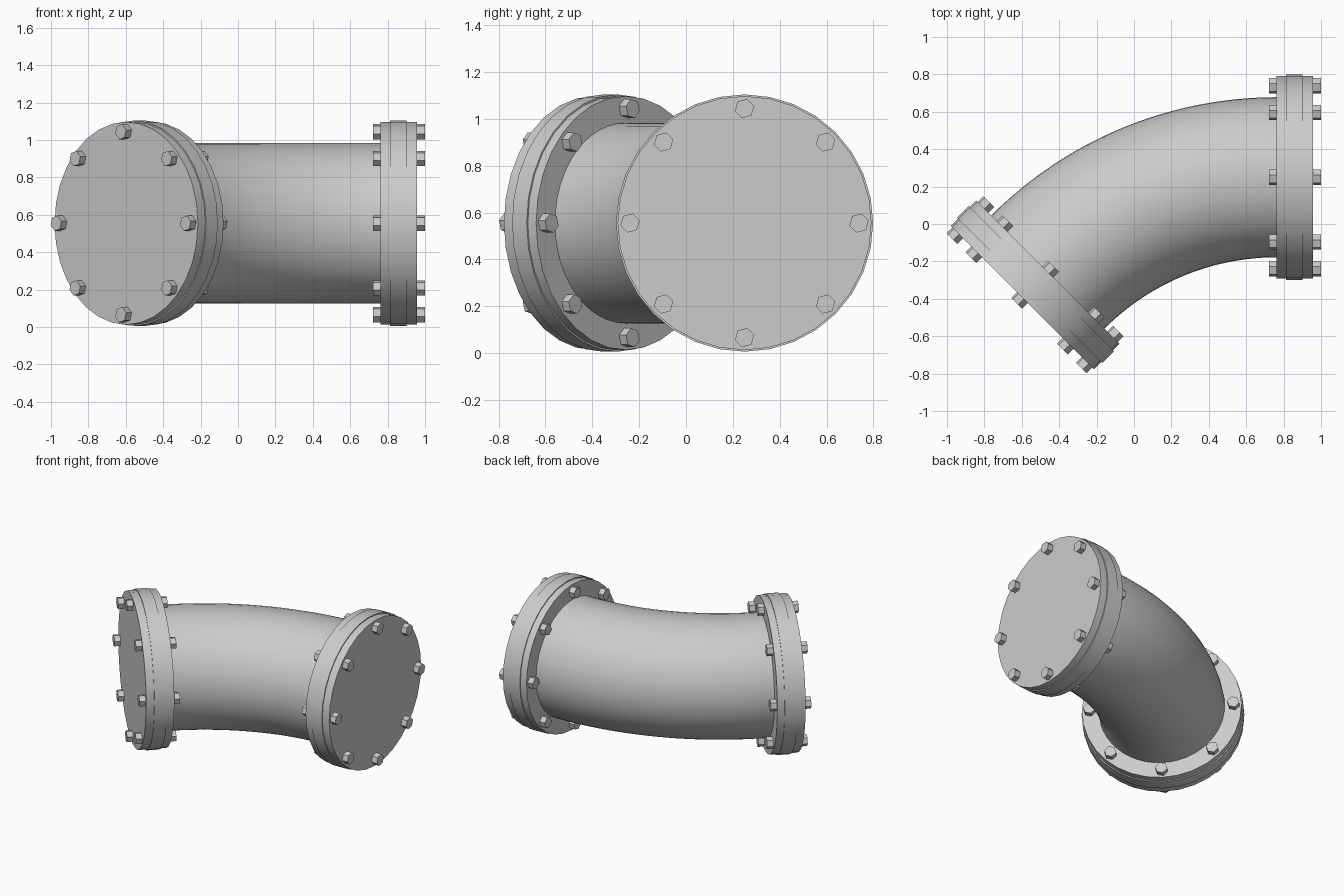
import bpy, bmesh
from math import pi, cos, sin, radians
from mathutils import Matrix, Vector

cube = bpy.data.objects.get("Cube")
if cube:
    bpy.data.objects.remove(cube)

# Main dimensions
AXIS_Z, START_X, START_Y = 0.555, 0.763, 0.25
PIPE_R, BEND_R, BEND = 0.428, 1.73, radians(45)
THICK, RIM_R, FACE_R = 0.194, 0.549, 0.542
BOLT_RING, BOLT_R, BOLT_H = 0.489, 0.042, 0.042

metal = bpy.data.materials.new("grey_metal")
metal.use_nodes = True
metal.diffuse_color = (0.6, 0.6, 0.6, 1)
metal.node_tree.nodes["Principled BSDF"].inputs["Base Color"].default_value = (0.6, 0.6, 0.6, 1)


def finish(bm, name, matrix=Matrix(), smooth=True):
    bmesh.ops.remove_doubles(bm, verts=bm.verts, dist=1e-5)
    bmesh.ops.recalc_face_normals(bm, faces=bm.faces)
    mesh = bpy.data.meshes.new(name)
    bm.to_mesh(mesh)
    bm.free()
    mesh.materials.append(metal)
    obj = bpy.data.objects.new(name, mesh)
    obj.matrix_world = matrix
    bpy.context.collection.objects.link(obj)
    if smooth:
        bpy.ops.object.select_all(action='DESELECT')
        obj.select_set(True)
        bpy.context.view_layer.objects.active = obj
        bpy.ops.object.shade_smooth_by_angle(angle=radians(30))
    return obj


def add_flange(name, matrix):
    # Disc with a slightly raised middle band, turned about local x
    profile = [(0, 0), (0, FACE_R), (0.05, FACE_R), (0.05, RIM_R),
               (0.138, RIM_R), (0.138, FACE_R), (THICK, FACE_R), (THICK, 0)]
    bm = bmesh.new()
    verts = [bm.verts.new((x, r, 0)) for x, r in profile]
    edges = [bm.edges.new(pair) for pair in zip(verts, verts[1:])]
    bmesh.ops.spin(bm, geom=verts + edges, cent=(0, 0, 0), axis=(1, 0, 0),
                   angle=2 * pi, steps=32)
    finish(bm, name, matrix)


def add_bolts(name, matrix):
    # Hex heads on the outer face and nuts on the inner face
    bm = bmesh.new()
    for i in range(8):
        a = i * pi / 4
        for x in (-BOLT_H / 2, THICK + BOLT_H / 2):
            place = (Matrix.Translation((x, BOLT_RING * cos(a), BOLT_RING * sin(a)))
                     @ Matrix.Rotation(radians(15), 4, 'X')
                     @ Matrix.Rotation(pi / 2, 4, 'Y'))
            bmesh.ops.create_cone(bm, cap_ends=True, segments=6, radius1=BOLT_R,
                                  radius2=BOLT_R, depth=BOLT_H, matrix=place)
    finish(bm, name, matrix, smooth=False)


# Curved pipe: a ring swept around the bend centre
start = Vector((START_X, START_Y, AXIS_Z))
centre = start - Vector((0, BEND_R, 0))
bm = bmesh.new()
bmesh.ops.create_circle(bm, segments=48, radius=PIPE_R,
                        matrix=Matrix.Translation(start) @ Matrix.Rotation(pi / 2, 4, 'Y'))
bmesh.ops.spin(bm, geom=bm.verts[:] + bm.edges[:], cent=centre, axis=(0, 0, 1),
               angle=BEND, steps=24)
finish(bm, "pipe_elbow")

# Flanges with bolts at both ends
end = centre + Vector((-sin(BEND), cos(BEND), 0)) * BEND_R
for side, pos, turn in (("left", start, 0), ("right", end, pi + BEND)):
    frame = Matrix.Translation(pos) @ Matrix.Rotation(turn, 4, 'Z')
    add_flange(side + "_flange", frame)
    add_bolts(side + "_bolts", frame)
